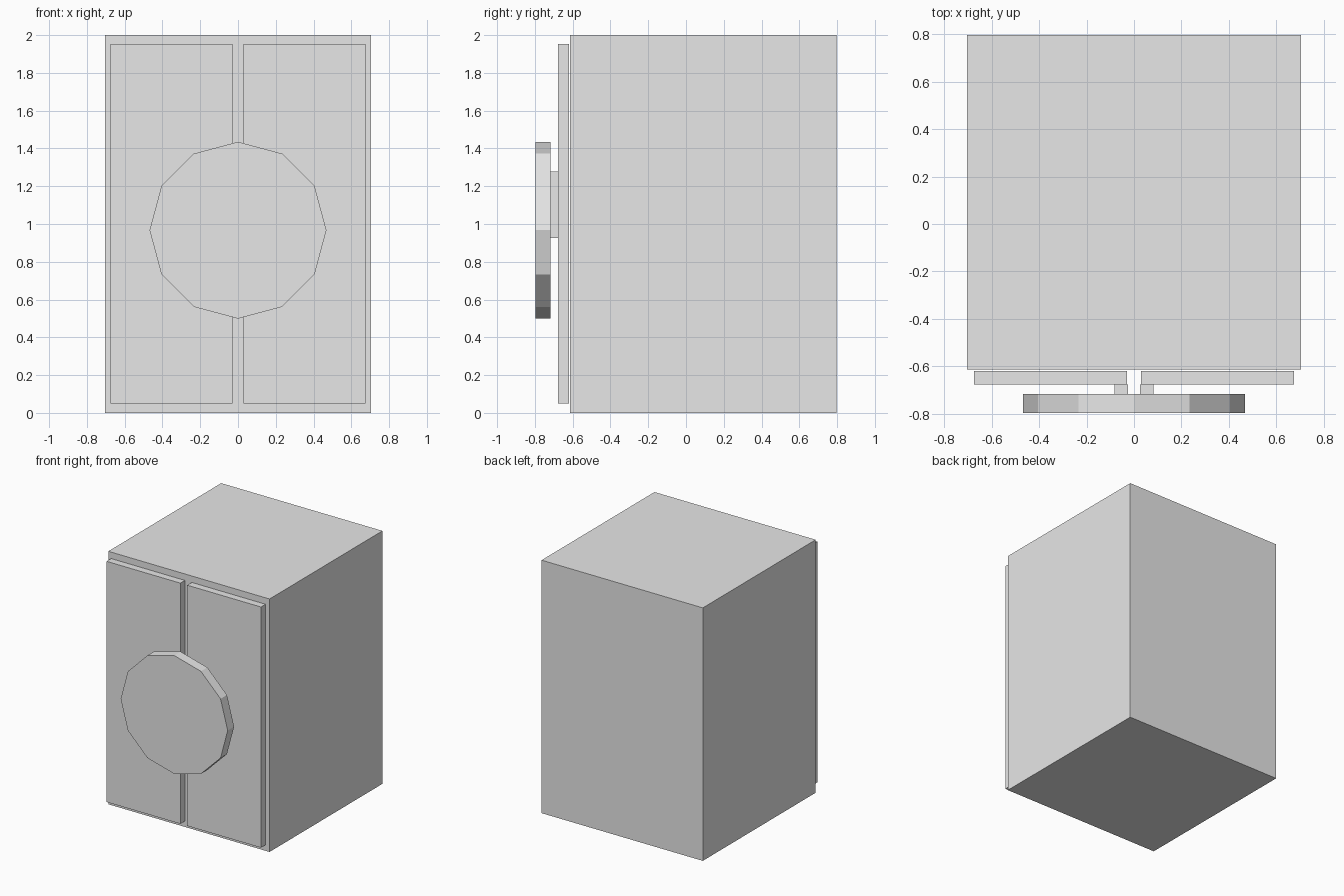
import bpy
import math

# Remove the default cube
if "Cube" in bpy.data.objects:
    bpy.data.objects.remove(bpy.data.objects["Cube"], do_unlink=True)

# Single plain grey
GREY = (0.8, 0.8, 0.8, 1)
grey = bpy.data.materials.new("light grey")
grey.use_nodes = True
grey.diffuse_color = GREY
grey.node_tree.nodes["Principled BSDF"].inputs["Base Color"].default_value = GREY


def finish(name):
    obj = bpy.context.object
    obj.name = obj.data.name = name
    bpy.ops.object.transform_apply(location=False, rotation=True, scale=True)
    obj.data.materials.append(grey)
    return obj


def box(name, x, y, z):
    """Box from its (min, max) range on each axis."""
    ranges = (x, y, z)
    bpy.ops.mesh.primitive_cube_add(size=1, location=[(a + b) / 2 for a, b in ranges])
    bpy.context.object.scale = [b - a for a, b in ranges]
    return finish(name)


# Cabinet body
box("cabinet_body", (-0.705, 0.705), (-0.613, 0.797), (0, 2))

# Pair of doors, each with a handle beside the centre gap
for side, s in (("left", 1), ("right", -1)):
    box(side + "_door", sorted((s * 0.03, s * 0.675)), (-0.677, -0.62), (0.05, 1.953))
    box(side + "_handle", sorted((s * 0.025, s * 0.083)), (-0.717, -0.677), (0.927, 1.277))

# Twelve-sided disc in front of the handles, one corner pointing up
bpy.ops.mesh.primitive_cylinder_add(vertices=12, radius=0.468, depth=0.08,
                                    location=(0, -0.757, 0.967),
                                    rotation=(math.pi / 2, 0, 0))
finish("front_disc")
